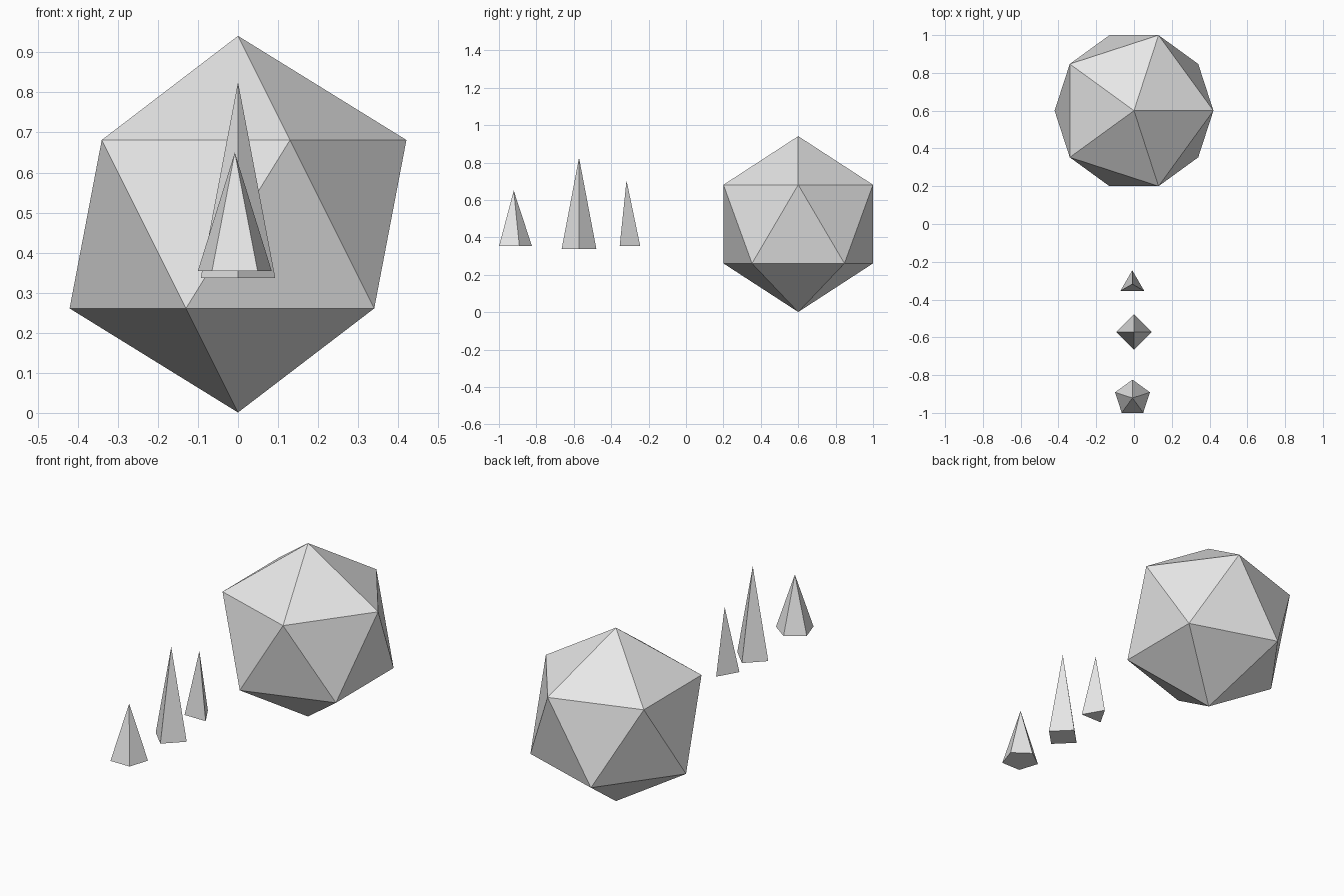
import bpy
import bmesh
from mathutils import Matrix

default_cube = bpy.data.objects.get("Cube")
if default_cube:
    bpy.data.objects.remove(default_cube, do_unlink=True)

GREY = (0.8, 0.8, 0.8, 1.0)
grey = bpy.data.materials.new("light_grey")
grey.use_nodes = True
grey.diffuse_color = GREY
for node in grey.node_tree.nodes:
    if node.type == 'BSDF_PRINCIPLED':
        node.inputs["Base Color"].default_value = GREY


def add_part(name, bm, location):
    mesh = bpy.data.meshes.new(name)
    bmesh.ops.recalc_face_normals(bm, faces=bm.faces)
    bm.to_mesh(mesh)
    bm.free()
    mesh.materials.append(grey)
    part = bpy.data.objects.new(name, mesh)
    part.location = location
    bpy.context.collection.objects.link(part)


def add_pyramid(name, sides, radius, x, y, base, tip):
    """Closed pyramid with one base corner pointing to the back."""
    bm = bmesh.new()
    height = tip - base
    bmesh.ops.create_cone(bm, cap_ends=True, segments=sides, radius1=radius,
                          radius2=0, depth=height,
                          matrix=Matrix.Translation((0, 0, height / 2)))
    bmesh.ops.remove_doubles(bm, verts=bm.verts, dist=0.0001)
    # Turn so that the corner furthest back lies on the centre line
    corner = max((v for v in bm.verts if v.co.z < height / 2),
                 key=lambda v: v.co.y)
    turn = corner.co.xy.angle_signed((0, 1))
    bmesh.ops.rotate(bm, verts=bm.verts, matrix=Matrix.Rotation(-turn, 3, 'Z'))
    add_pyramid_location = (x, y, base)
    add_part(name, bm, add_pyramid_location)


# Large twenty-sided solid at the back
bm = bmesh.new()
bmesh.ops.create_icosphere(bm, subdivisions=1, radius=0.47)
add_part("icosahedron", bm, (0, 0.6, 0.471))

# Row of three floating pyramids in front of it
add_pyramid("three_sided_pyramid", 3, 0.073, -0.009, -0.318, 0.355, 0.705)
add_pyramid("four_sided_pyramid", 4, 0.093, 0, -0.572, 0.337, 0.826)
add_pyramid("five_sided_pyramid", 5, 0.097, -0.008, -0.921, 0.354, 0.65)
